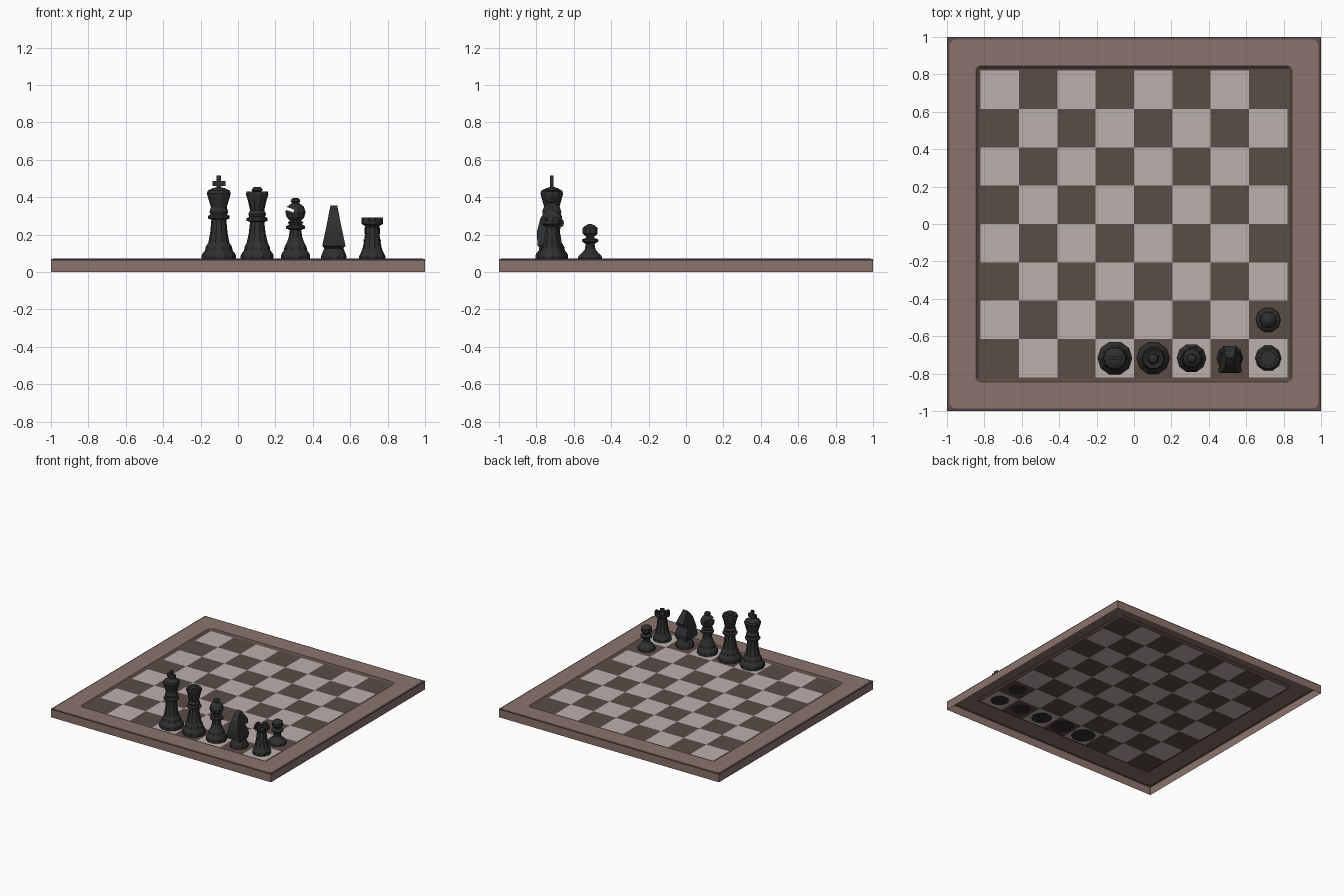
import bpy, bmesh, math
from mathutils import Matrix, Vector

if "Cube" in bpy.data.objects:
    bpy.data.objects.remove(bpy.data.objects["Cube"])


def mat(name, c):
    m = bpy.data.materials.new(name)
    m.diffuse_color = (*c, 1)
    m.use_nodes = True
    m.node_tree.nodes["Principled BSDF"].inputs["Base Color"].default_value = m.diffuse_color
    return m


WOOD = mat("frame_brown", (0.26, 0.172, 0.152))
DARK = mat("dark_brown", (0.105, 0.072, 0.062))
LIGHT = mat("pale_square", (0.50, 0.44, 0.42))
BLACK = mat("black_piece", (0.028, 0.029, 0.029))


def make(name, bm, mats, fix=True):
    if fix:
        bmesh.ops.recalc_face_normals(bm, faces=bm.faces)
    me = bpy.data.meshes.new(name)
    bm.to_mesh(me)
    bm.free()
    for m in mats:
        me.materials.append(m)
    ob = bpy.data.objects.new(name, me)
    bpy.context.collection.objects.link(ob)
    return ob


def lathe(profile, sides=10):
    """Closed turned solid; returns bmesh and face rows between profile points."""
    bm = bmesh.new()
    rings = []
    for r, z in profile:
        rings.append([bm.verts.new((r * math.cos(2 * math.pi * i / sides),
                                    r * math.sin(2 * math.pi * i / sides), z))
                      for i in range(sides)])
    rows = []
    for a, b in zip(rings, rings[1:]):
        rows.append([bm.faces.new((a[i], a[(i + 1) % sides], b[(i + 1) % sides], b[i]))
                     for i in range(sides)])
    bm.faces.new(rings[0][::-1])
    bm.faces.new(rings[-1])
    return bm, rows


def add_box(bm, size, pos, rot=None):
    m = Matrix.Translation(pos) @ (rot or Matrix()) @ Matrix.Diagonal((*size, 1))
    bmesh.ops.create_cube(bm, size=1, matrix=m)


# frame: open-bottomed shell made of stacked rounded square loops
def loop(bm, h, r, z):
    pts = []
    for k in range(4):
        for j in range(4):
            a = math.pi / 2 * (k + j / 3)
            sx = 1 if k in (0, 3) else -1
            sy = 1 if k in (0, 1) else -1
            pts.append(bm.verts.new((sx * (h - r) + r * math.cos(a),
                                     sy * (h - r) + r * math.sin(a), z)))
    return pts


bm = bmesh.new()
steps = [(1, .003, 0, 0), (1, .003, .06, 1), (1, .003, .069, 1), (.986, .03, .072, 0),
         (.845, .02, .072, 1), (.83, .01, .061, 1), (.819, .002, .060, 1)]
loops = [loop(bm, *s[:3]) for s in steps]
for s, a, b in zip(steps, loops, loops[1:]):
    for i in range(16):
        j = (i + 1) % 16
        bm.faces.new((a[i], a[j], b[j], b[i])).material_index = s[3]
make("board_frame", bm, [WOOD, DARK], fix=False)

# playing surface: checkered grid
bm = bmesh.new()
bmesh.ops.create_grid(bm, x_segments=8, y_segments=8, size=.82,
                      matrix=Matrix.Translation((0, 0, .0605)))
for f in bm.faces:
    c = f.calc_center_median()
    f.material_index = (math.floor(c.x / .205) + math.floor(c.y / .205)) % 2
make("board_squares", bm, [DARK, LIGHT], fix=False)

S, Y, Z0 = .205, -.7175, .058


def base(r, stem, neck_z, neck):
    """Stepped foot and tapering stem shared by the tall pieces."""
    return [(r, Z0), (r, .088), (r * .94, .1), (r * .8, .115), (r * .76, .135),
            (stem, .158), ((stem + neck) / 2 - .002, .158 + (neck_z - .158) * .45), (neck, neck_z)]


# king: flared crown with a cross
bm, _ = lathe(base(.092, .056, .28, .04) + [
    (.058, .286), (.058, .3), (.044, .308), (.05, .322), (.042, .345),
    (.064, .42), (.058, .436), (.03, .45), (.012, .452)])
add_box(bm, (.024, .02, .08), (0, 0, .476))
add_box(bm, (.07, .02, .026), (0, 0, .474))
make("king_piece", bm, [BLACK]).location = (-S / 2, Y, 0)

# queen: cupped crown with a ball
bm, _ = lathe(base(.088, .056, .268, .038) + [
    (.056, .274), (.056, .288), (.042, .296), (.048, .31), (.038, .33),
    (.05, .385), (.06, .415), (.056, .432), (.04, .424), (.02, .428),
    (.03, .438), (.022, .452), (.008, .456)])
make("queen_piece", bm, [BLACK]).location = (S / 2, Y, 0)

# bishop: round head with a slanted slot
bm, _ = lathe(base(.078, .046, .225, .03) + [
    (.05, .232), (.05, .246), (.034, .254), (.042, .266), (.03, .274),
    (.048, .295), (.054, .322), (.044, .35), (.018, .37),
    (.026, .378), (.022, .391), (.008, .397)])
bishop = make("bishop_piece", bm, [BLACK])
bm = bmesh.new()
add_box(bm, (.07, .2, .016), (-.042, 0, .338), Matrix.Rotation(math.radians(20), 4, 'Y'))
cutter = make("slot_cutter", bm, [BLACK])
cutter.hide_render = True
mod = bishop.modifiers.new("slot", 'BOOLEAN')
mod.operation, mod.object, mod.solver = 'DIFFERENCE', cutter, 'EXACT'
bpy.context.view_layer.objects.active = bishop
bpy.ops.object.modifier_apply(modifier="slot")
bpy.data.objects.remove(cutter)
bishop.location = (1.5 * S, Y, 0)

# knight: round foot and a horse-head outline that narrows upward
bm, _ = lathe([(.07, Z0), (.068, .085), (.056, .115), (.048, .135), (.04, .14)])
outline = [(-.05, .125), (-.076, .14), (-.08, .215), (-.062, .285), (-.032, .33), (0, .357),
           (.012, .332), (.034, .315), (.066, .268), (.062, .246), (.044, .238), (.02, .256),
           (.032, .215), (.052, .165), (.046, .125)]


def half_width(z):
    return max(.018, .062 - .21 * (z - .14)) if z > .135 else .048


sides = [[bm.verts.new((s * half_width(z), y, z)) for y, z in outline] for s in (-1, 1)]
n = len(outline)
bm.faces.new(sides[0])
bm.faces.new(sides[1][::-1])
for i in range(n):
    j = (i + 1) % n
    bm.faces.new((sides[0][i], sides[0][j], sides[1][j], sides[1][i]))
bmesh.ops.triangulate(bm, faces=[f for f in bm.faces if len(f.verts) == n])
make("knight_piece", bm, [BLACK]).location = (2.5 * S, Y, 0)

# rook: tower with battlements raised from every other rim face
bm, rows = lathe([(.07, Z0), (.07, .085), (.06, .105), (.052, .125), (.042, .175),
                  (.035, .24), (.044, .25), (.058, .258), (.058, .276), (.04, .276),
                  (.04, .266), (.01, .266)])
for f in rows[8][::2]:
    top = bmesh.ops.extrude_discrete_faces(bm, faces=[f])["faces"][0]
    low = [v.co.copy() for v in top.verts]
    bm.verts.index_update()
    feet = [bm.verts.new(c) for c in low]
    for v in top.verts:
        v.co.z += .016
    tv = list(top.verts)
    for i in range(4):
        bm.faces.new((feet[i], feet[(i + 1) % 4], tv[(i + 1) % 4], tv[i]))
bmesh.ops.remove_doubles(bm, verts=bm.verts, dist=.0001)
make("rook_piece", bm, [BLACK]).location = (3.5 * S, Y, 0)

# pawn: small foot, collar and faceted head
bm, _ = lathe([(.067, Z0), (.067, .08), (.06, .092), (.046, .102), (.03, .122), (.025, .15),
               (.046, .164), (.046, .174), (.022, .184), (.026, .192), (.042, .206),
               (.042, .236), (.024, .25), (.008, .257)])
make("pawn_piece", bm, [BLACK]).location = (3.5 * S, Y + S, 0)
